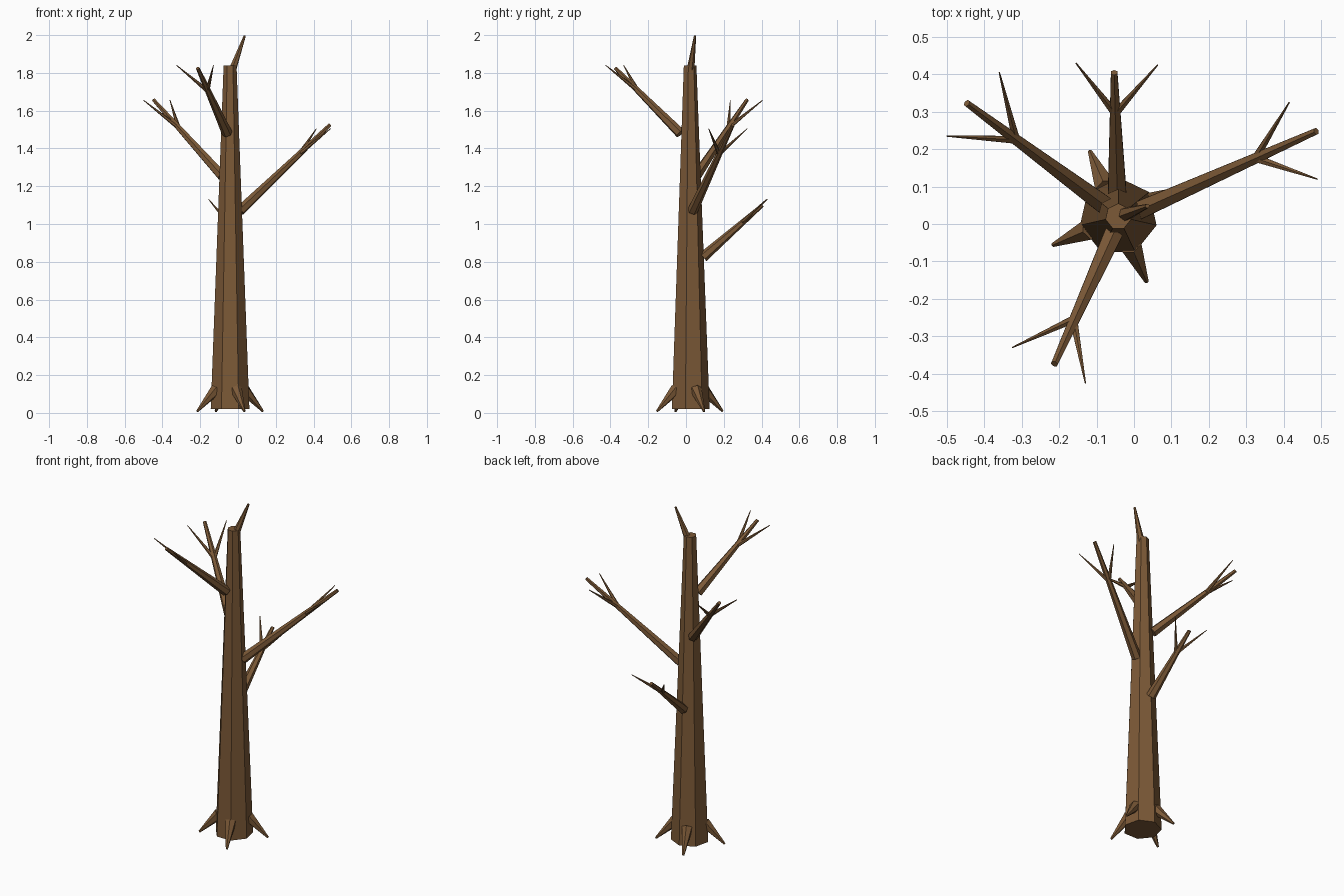
import bpy
import bmesh
from math import radians, cos, sin
from mathutils import Vector, Matrix

cube = bpy.data.objects.get("Cube")
if cube:
    bpy.data.objects.remove(cube, do_unlink=True)

# One flat bark colour
bark = bpy.data.materials.new("brown_bark")
bark.use_nodes = True
colour = (0.2, 0.1, 0.038, 1)
bark.diffuse_color = colour
bark.node_tree.nodes["Principled BSDF"].inputs["Base Color"].default_value = colour


def limb(name, start, end, r_start, r_end, sides=6, turn=0):
    """Tapered, capped, flat-shaded limb between two points."""
    start, end = Vector(start), Vector(end)
    axis = end - start
    bm = bmesh.new()
    bmesh.ops.create_cone(bm, cap_ends=True, segments=sides, radius1=r_start,
                          radius2=r_end, depth=axis.length)
    aim = axis.to_track_quat('Z', 'Y').to_matrix().to_4x4()
    spin = Matrix.Rotation(radians(turn), 4, 'Z')
    bm.transform(Matrix.Translation((start + end) / 2) @ aim @ spin)
    mesh = bpy.data.meshes.new(name)
    bm.to_mesh(mesh)
    bm.free()
    mesh.materials.append(bark)
    obj = bpy.data.objects.new(name, mesh)
    bpy.context.collection.objects.link(obj)
    return obj


# Seven-sided trunk, with one corner towards the back
cx, cy = -0.042, 0.02
trunk = limb("trunk", (cx, cy, 0.02), (cx, cy, 1.84), 0.105, 0.035, 7)
corner = max(trunk.data.vertices, key=lambda v: (v.co.y - cy) if v.co.z < 1 else -1)
off = Vector((corner.co.x - cx, corner.co.y - cy)).angle_signed(Vector((0, 1)))
centre = Matrix.Translation((cx, cy, 0))
trunk.data.transform(centre @ Matrix.Rotation(-off, 4, 'Z') @ centre.inverted())

# Broken tip at the crown
limb("crown_tip", (-0.035, 0.022, 1.8), (0.036, 0.048, 1.997), 0.022, 0.006)

# Branches: start, end, fork point, two twig tips
branches = {
    "left_branch": ((0.01, 0.035, 1.07), (0.487, 0.248, 1.525), (0.325, 0.176, 1.37),
                    (0.415, 0.325, 1.505), (0.49, 0.12, 1.505)),
    "right_branch": ((-0.085, 0.055, 1.255), (-0.447, 0.323, 1.657), (-0.315, 0.225, 1.51),
                     (-0.36, 0.405, 1.655), (-0.5, 0.235, 1.655)),
    "front_branch": ((-0.057, -0.03, 1.48), (-0.213, -0.374, 1.825), (-0.162, -0.255, 1.705),
                     (-0.325, -0.33, 1.84), (-0.13, -0.425, 1.84)),
    "back_branch": ((-0.045, 0.09, 0.825), (-0.053, 0.405, 1.1), (-0.05, 0.295, 1.005),
                    (-0.155, 0.43, 1.13), (0.063, 0.425, 1.13)),
}
for name, (start, end, fork, *tips) in branches.items():
    limb(name, start, end, 0.028, 0.01)
    for i, tip in enumerate(tips, 1):
        limb(f"{name}_twig_{i}", fork, tip, 0.012, 0.002)

# Four roots flaring out around the foot
for i in range(4):
    a = radians(23.5 + 90 * i)
    inner, outer = [(cx + r * cos(a), cy + r * sin(a), z)
                    for r, z in ((0.08, 0.125), (0.19, 0.008))]
    limb(f"root_{i + 1}", inner, outer, 0.032, 0.006)
